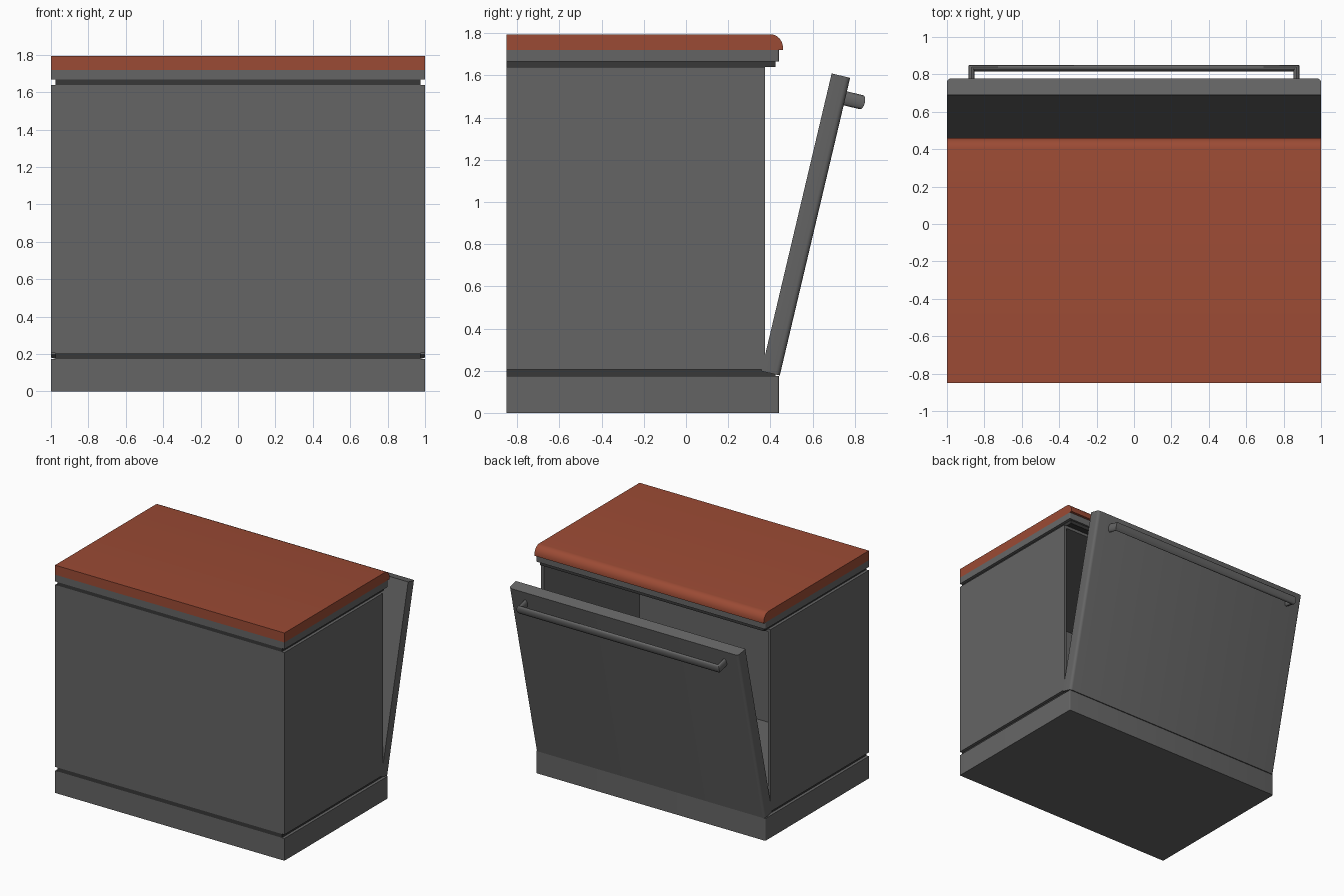
import bpy, bmesh, math
from mathutils import Matrix, Vector

if "Cube" in bpy.data.objects:
    bpy.data.objects.remove(bpy.data.objects["Cube"])


def material(name, rgb):
    m = bpy.data.materials.new(name)
    m.diffuse_color = (*rgb, 1)
    m.use_nodes = True
    m.node_tree.nodes["Principled BSDF"].inputs["Base Color"].default_value = m.diffuse_color
    return m


GREY = material("dark_grey", (0.13, 0.13, 0.13))
DARK = material("seam_dark", (0.04, 0.04, 0.04))
RED = material("red_top", (0.33, 0.07, 0.035))
BACK = -0.85


def finish(bm, name, mat):
    bmesh.ops.recalc_face_normals(bm, faces=bm.faces[:])
    me = bpy.data.meshes.new(name)
    bm.to_mesh(me)
    bm.free()
    me.materials.append(mat)
    ob = bpy.data.objects.new(name, me)
    bpy.context.collection.objects.link(ob)
    bpy.ops.object.select_all(action='DESELECT')
    ob.select_set(True)
    bpy.context.view_layer.objects.active = ob
    bpy.ops.object.shade_smooth_by_angle(angle=math.radians(35))
    return ob


def box_bm(hx, y0, y1, z0, z1, round_r=0.0):
    """Box centred on x; optionally rounds the two upright edges at +y."""
    bm = bmesh.new()
    bmesh.ops.create_cube(bm, size=1)
    for v in bm.verts:
        v.co = Vector((v.co.x * 2 * hx, y0 + (v.co.y + 0.5) * (y1 - y0),
                       z0 + (v.co.z + 0.5) * (z1 - z0)))
    if round_r:
        edges = [e for e in bm.edges if all(abs(v.co.y - y1) < 1e-5 for v in e.verts)
                 and abs(e.verts[0].co.z - e.verts[1].co.z) > 1e-4]
        bmesh.ops.bevel(bm, geom=edges, offset=round_r, segments=4,
                        profile=0.5, affect='EDGES')
    return bm


# Plinth, recessed seams and the slab under the worktop
finish(box_bm(1.0, BACK, 0.44, 0, 0.175, 0.008), "plinth", GREY)
finish(box_bm(0.977, BACK, 0.425, 0.175, 0.205), "lower_seam", DARK)
finish(box_bm(0.977, BACK, 0.425, 1.64, 1.667), "upper_seam", DARK)
finish(box_bm(1.0, BACK, 0.44, 1.667, 1.72, 0.008), "top_slab", GREY)

# Hollow body, open towards +y
bm = box_bm(1.0, BACK, 0.375, 0.205, 1.64)
front = max(bm.faces, key=lambda f: f.calc_center_median().y)
bmesh.ops.inset_region(bm, faces=[front], thickness=0.032)
res = bmesh.ops.extrude_face_region(bm, geom=[front])
bmesh.ops.translate(bm, vec=(0, -1.19, 0),
                    verts=[g for g in res["geom"] if isinstance(g, bmesh.types.BMVert)])
if front.is_valid:
    bmesh.ops.delete(bm, geom=[front], context='FACES_ONLY')
finish(bm, "body", GREY)

# Worktop with rounded +y nose, extruded across the width
profile = [(BACK, 1.72), (0.46, 1.72)]
for i in range(7):
    a = math.radians(15 * i)
    profile.append((0.40 + 0.06 * math.cos(a), 1.73 + 0.065 * math.sin(a)))
profile.append((BACK, 1.795))
bm = bmesh.new()
face = bm.faces.new([bm.verts.new((-1, y, z)) for y, z in profile])
res = bmesh.ops.extrude_face_region(bm, geom=[face])
bmesh.ops.translate(bm, vec=(2, 0, 0),
                    verts=[g for g in res["geom"] if isinstance(g, bmesh.types.BMVert)])
finish(bm, "worktop", RED)

# Door leaning open: local y = outward, local z = up the door
T, H = 0.09, 1.45
tilt = (Matrix.Translation((0, 0.357, 0.198))
        @ Matrix.Rotation(math.radians(-13.3), 4, 'X'))
bm = box_bm(1.0, 0, T, 0, H, 0.022)
bm.transform(tilt)
finish(bm, "door", GREY)

# Handle: oval section swept along a U path with mitred corners
SIDES, half_w, half_h = 16, 0.016, 0.034
cx, cy, cz = 0.868, T + 0.079, H - 0.10
path = [(-cx, T - 0.01, (1, 0)), (-cx, cy, (1, -1)),
        (cx, cy, (-1, -1)), (cx, T - 0.01, (-1, 0))]
bm = bmesh.new()
rings = []
for x, y, (dx, dy) in path:
    ring = []
    for i in range(SIDES):
        a = 2 * math.pi * i / SIDES
        w = half_w * math.cos(a)
        ring.append(bm.verts.new((x + dx * w, y + dy * w, cz + half_h * math.sin(a))))
    rings.append(ring)
for r0, r1 in zip(rings, rings[1:]):
    for i in range(SIDES):
        j = (i + 1) % SIDES
        bm.faces.new((r0[i], r0[j], r1[j], r1[i]))
bm.faces.new(rings[0])
bm.faces.new(rings[-1])
bm.transform(tilt)
finish(bm, "door_handle", GREY)
